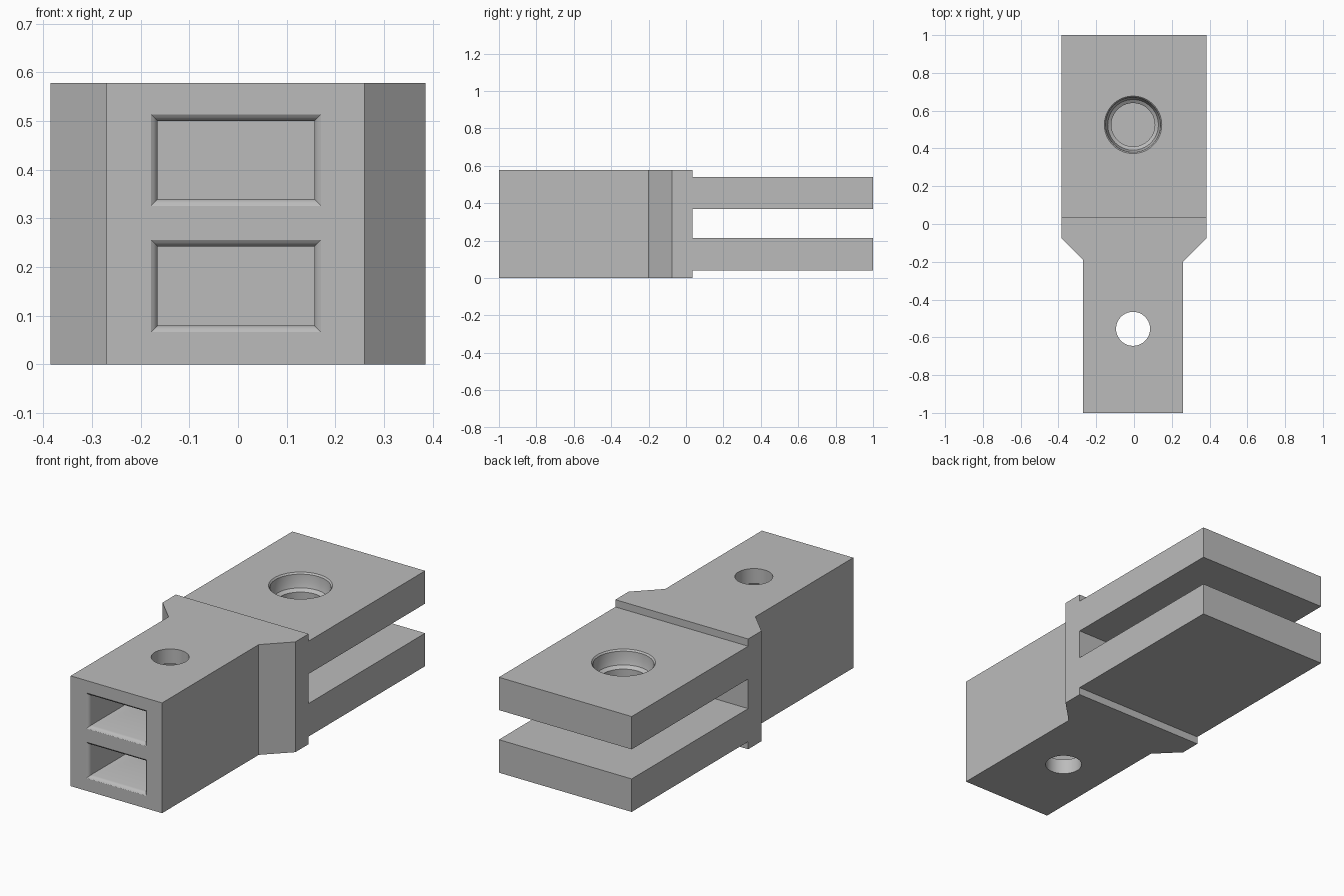
import bpy, bmesh, math

if "Cube" in bpy.data.objects:
    bpy.data.objects.remove(bpy.data.objects["Cube"])

grey = bpy.data.materials.new("light_grey")
grey.diffuse_color = (0.5, 0.5, 0.5, 1)
grey.use_nodes = True
grey.node_tree.nodes["Principled BSDF"].inputs["Base Color"].default_value = grey.diffuse_color


def loft(name, rings):
    """Solid skinned through equally sized rings of points, capped at both ends."""
    bm = bmesh.new()
    loops = [[bm.verts.new(p) for p in ring] for ring in rings]
    n = len(loops[0])
    for a, b in zip(loops, loops[1:]):
        for i in range(n):
            j = (i + 1) % n
            bm.faces.new((a[i], a[j], b[j], b[i]))
    bm.faces.new(loops[0])
    bm.faces.new(loops[-1])
    bmesh.ops.recalc_face_normals(bm, faces=bm.faces)
    mesh = bpy.data.meshes.new(name)
    bm.to_mesh(mesh)
    bm.free()
    mesh.materials.append(grey)
    ob = bpy.data.objects.new(name, mesh)
    bpy.context.collection.objects.link(ob)
    return ob


def prism(name, outline, z0, z1):
    return loft(name, [[(x, y, z) for x, y in outline] for z in (z0, z1)])


def lathe(name, x, y, profile, n=64):
    return loft(name, [[(x + r * math.cos(2 * math.pi * i / n),
                         y + r * math.sin(2 * math.pi * i / n), z)
                        for i in range(n)] for r, z in profile])


def cut(target, cutter):
    mod = target.modifiers.new("cut", 'BOOLEAN')
    mod.operation, mod.solver, mod.object = 'DIFFERENCE', 'EXACT', cutter
    bpy.context.view_layer.objects.active = target
    bpy.ops.object.modifier_apply(modifier=mod.name)
    bpy.data.objects.remove(cutter)


def smooth(ob):
    bpy.ops.object.select_all(action='DESELECT')
    ob.select_set(True)
    bpy.context.view_layer.objects.active = ob
    bpy.ops.object.shade_smooth_by_angle(angle=math.radians(30))


# Housing: narrow nose flaring out to a wide shoulder
body = prism("housing", [(-0.27, -1), (0.26, -1), (0.26, -0.2), (0.375, -0.085),
                         (0.385, -0.075), (0.385, 0.035), (-0.385, 0.035),
                         (-0.385, -0.075), (-0.27, -0.19)], 0, 0.578)

# Two front sockets with rounded lips
for z0, z1 in ((0.08, 0.242), (0.34, 0.5)):
    rings = []
    for y, o in ((-1.01, 0.014), (-1.0, 0.014), (-0.996, 0.008),
                 (-0.99, 0.003), (-0.98, 0), (-0.1, 0)):
        xa, xb, za, zb = -0.165 - o, 0.157 + o, z0 - o, z1 + o
        rings.append([(xa, y, za), (xb, y, za), (xb, y, zb), (xa, y, zb)])
    cut(body, loft("socket_cutter", rings))

# Vertical pin hole through the nose
cut(body, lathe("pin_cutter", -0.005, -0.555, [(0.09, -0.1), (0.09, 0.7)]))
smooth(body)

# Rear plates, the upper one with a stepped screw hole
plate = [(-0.385, 0.035), (0.385, 0.035), (0.385, 1), (-0.385, 1)]
prism("lower_plate", plate, 0.04, 0.213)
upper = prism("upper_plate", plate, 0.368, 0.54)
cut(upper, lathe("screw_cutter", -0.005, 0.525,
                 [(0.152, 0.6), (0.152, 0.54), (0.145, 0.532), (0.142, 0.49),
                  (0.134, 0.465), (0.115, 0.452), (0.115, 0.3)]))
smooth(upper)
